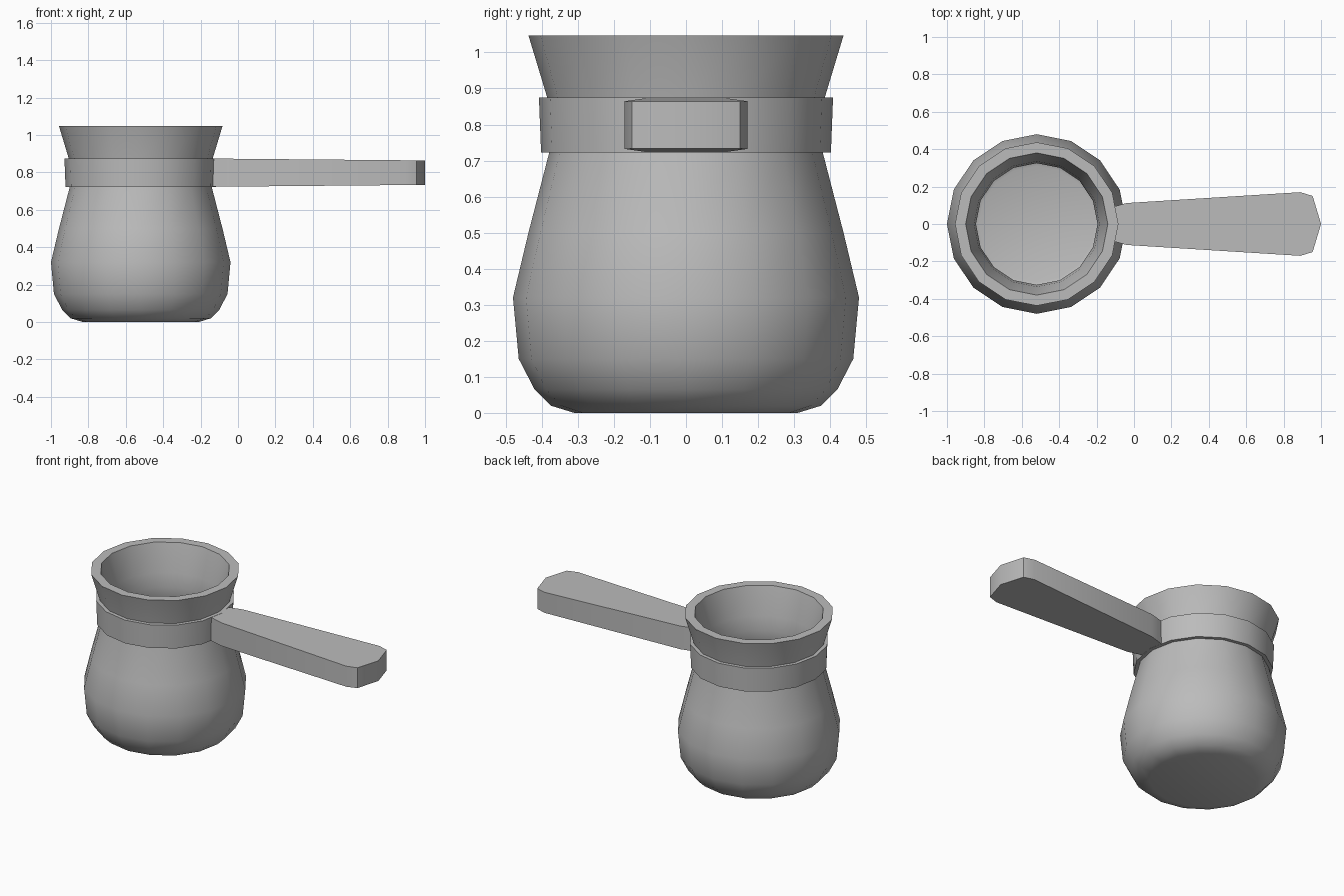
import bpy, bmesh, math

cube = bpy.data.objects.get("Cube")
if cube:
    bpy.data.objects.remove(cube, do_unlink=True)

SIDES = 16
POT_X = -0.52

grey = bpy.data.materials.new("plain_grey")
grey.use_nodes = True
colour = (0.5, 0.5, 0.5, 1)
grey.diffuse_color = colour
grey.node_tree.nodes["Principled BSDF"].inputs["Base Color"].default_value = colour


def finish(name, bm, angle=35):
    """Turn a bmesh into a shaded object."""
    bmesh.ops.recalc_face_normals(bm, faces=bm.faces)
    mesh = bpy.data.meshes.new(name)
    bm.to_mesh(mesh)
    bm.free()
    mesh.materials.append(grey)
    obj = bpy.data.objects.new(name, mesh)
    bpy.context.collection.objects.link(obj)
    bpy.ops.object.select_all(action='DESELECT')
    obj.select_set(True)
    bpy.context.view_layer.objects.active = obj
    bpy.ops.object.shade_smooth_by_angle(angle=math.radians(angle))
    return obj


def lathe(name, profile, closed=False):
    """Revolve (radius, height) points; cap open ends unless the profile loops."""
    bm = bmesh.new()
    rings = []
    for r, z in profile:
        ring = []
        for i in range(SIDES):
            a = math.tau * i / SIDES
            ring.append(bm.verts.new((POT_X + r * math.cos(a), r * math.sin(a), z)))
        rings.append(ring)
    pairs = list(zip(rings, rings[1:]))
    if closed:
        pairs.append((rings[-1], rings[0]))
    else:
        bm.faces.new(rings[0])
        bm.faces.new(rings[-1])
    for lower, upper in pairs:
        for i in range(SIDES):
            j = (i + 1) % SIDES
            bm.faces.new((lower[i], lower[j], upper[j], upper[i]))
    return finish(name, bm)


# Hollow pot: outer wall up to the rim, then inner wall down to the floor
outer = [(0.31, 0), (0.375, 0.02), (0.42, 0.065), (0.464, 0.15), (0.48, 0.32),
         (0.437, 0.5), (0.38, 0.72), (0.37, 0.79), (0.385, 0.875), (0.437, 1.047)]
inner = [(0.38, 1.047), (0.335, 0.87), (0.325, 0.78), (0.33, 0.72), (0.39, 0.5),
         (0.43, 0.32), (0.417, 0.17), (0.38, 0.095), (0.345, 0.062), (0.31, 0.05)]
lathe("pot_body", outer + inner)

# Collar around the neck
lathe("neck_band", [(0.36, 0.722), (0.402, 0.722), (0.408, 0.875), (0.36, 0.875)], closed=True)

# Flared handle: half outline mirrored, thinning slightly to the tip
half = [(-0.15, 0.08), (-0.1, 0.095), (-0.04, 0.112), (0.89, 0.17), (0.955, 0.15)]
outline = half + [(1.0, 0)] + [(x, -y) for x, y in reversed(half)]
bm = bmesh.new()
bottom, top = [], []
for x, y in outline:
    thin = 0.009 * (x + 0.15)
    bottom.append(bm.verts.new((x, y, 0.723 + thin)))
    top.append(bm.verts.new((x, y, 0.874 - thin)))
bm.faces.new(bottom)
bm.faces.new(top)
for i in range(len(outline)):
    j = (i + 1) % len(outline)
    bm.faces.new((bottom[i], bottom[j], top[j], top[i]))
finish("handle", bm)
